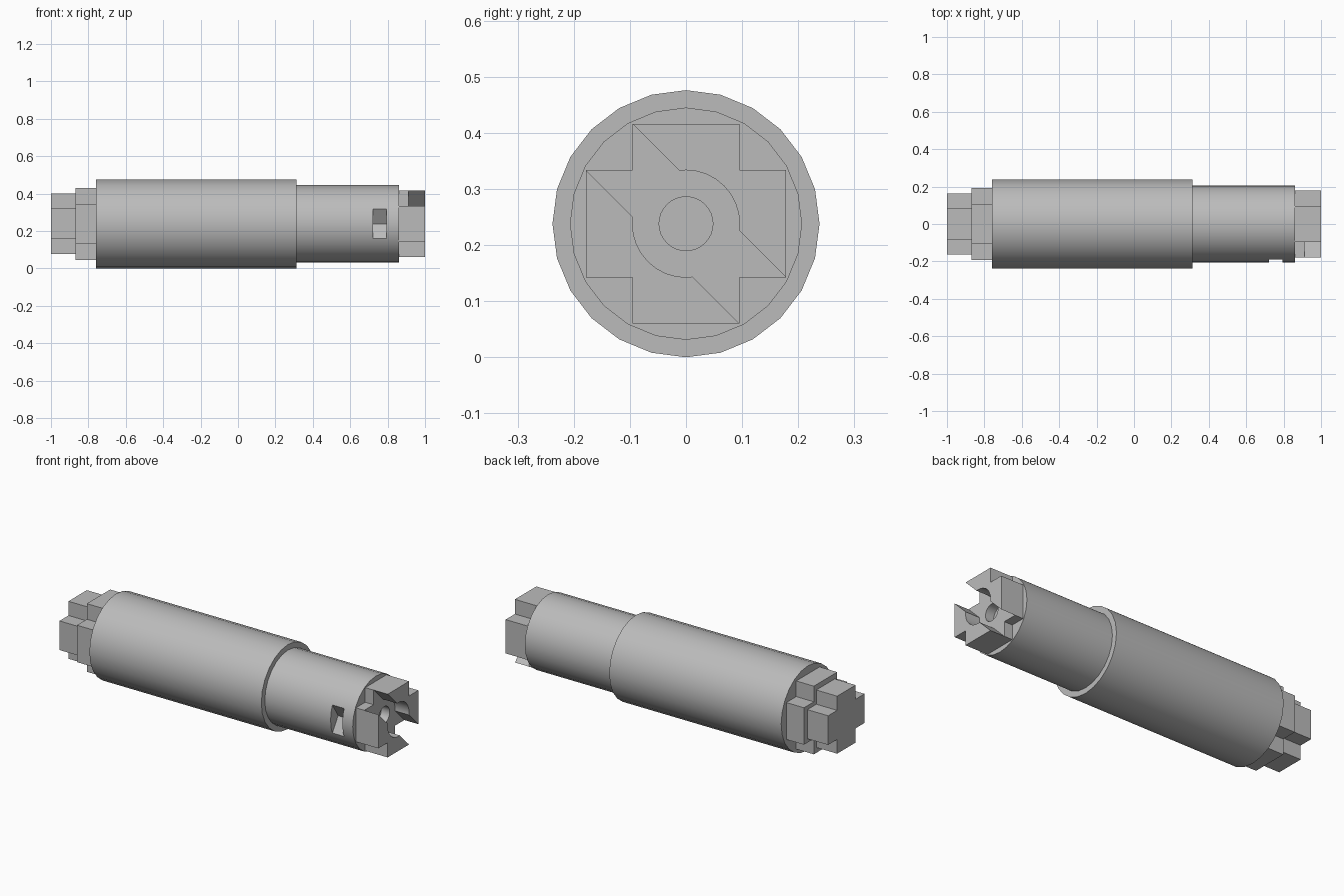
import bpy, bmesh, math

AXIS_Z = 0.238  # height of the long axis

default = bpy.data.objects.get("Cube")
if default:
    bpy.data.objects.remove(default, do_unlink=True)

grey = bpy.data.materials.new("light grey metal")
grey.use_nodes = True
colour = (0.5, 0.5, 0.5, 1)
grey.diffuse_color = colour
grey.node_tree.nodes["Principled BSDF"].inputs["Base Color"].default_value = colour


def prism(name, outline, x0, x1, smooth=False):
    """Extrude a (y, z) outline, relative to the axis, from x0 to x1."""
    bm = bmesh.new()
    face = bm.faces.new([bm.verts.new((x0, y, z + AXIS_Z)) for y, z in outline])
    new = bmesh.ops.extrude_face_region(bm, geom=[face])["geom"]
    bmesh.ops.translate(bm, vec=(x1 - x0, 0, 0),
                        verts=[v for v in new if isinstance(v, bmesh.types.BMVert)])
    bmesh.ops.recalc_face_normals(bm, faces=bm.faces)
    mesh = bpy.data.meshes.new(name)
    bm.to_mesh(mesh)
    bm.free()
    mesh.materials.append(grey)
    obj = bpy.data.objects.new(name, mesh)
    bpy.context.collection.objects.link(obj)
    if smooth:
        shade(obj)
    return obj


def shade(obj):
    bpy.ops.object.select_all(action='DESELECT')
    obj.select_set(True)
    bpy.context.view_layer.objects.active = obj
    bpy.ops.object.shade_smooth_by_angle(angle=math.radians(32))


def circle(radius, sides=24):
    return [(radius * math.sin(math.tau * i / sides), radius * math.cos(math.tau * i / sides))
            for i in range(sides)]


def cross(reach, half):
    """Plus-shaped outline: one corner group turned through four quarters."""
    points = []
    y, z = 1, 0
    for _ in range(4):
        for along, side in ((half, -half), (reach, -half), (reach, half)):
            points.append((y * along - z * side, z * along + y * side))
        y, z = -z, y
    return points


def cut(target, cutters):
    bpy.context.view_layer.objects.active = target
    for cutter in cutters:
        mod = target.modifiers.new(cutter.name, 'BOOLEAN')
        mod.operation = 'DIFFERENCE'
        mod.solver = 'EXACT'
        mod.object = cutter
        bpy.ops.object.modifier_apply(modifier=mod.name)
        bpy.data.objects.remove(cutter, do_unlink=True)


# Stepped round body
prism("main_barrel", circle(0.238), -0.76, 0.312, smooth=True)
front_barrel = prism("front_barrel", circle(0.207), 0.30, 0.86)

# V-shaped pocket in the front of the narrow barrel
pocket = prism("pocket_cutter", [(-0.14, 0), (-0.24, 0.16), (-0.24, -0.16)], 0.722, 0.795)
cut(front_barrel, [pocket])
shade(front_barrel)

# Stepped cross plugs on the right end
prism("wide_plug", cross(0.192, 0.104), -0.87, -0.75)
prism("narrow_plug", cross(0.162, 0.082), -1.0, -0.86)

# Cross connector with a diagonal slot, a round socket and a pin hole
connector = prism("cross_connector", cross(0.178, 0.0955), 0.855, 1.0)
far, w = 0.3, 0.083
slot = prism("slot_cutter", [(-far, far - w), (-far, far + w), (far, w - far), (far, -w - far)],
             0.912, 1.1)
cut(connector, [slot,
                prism("socket_cutter", circle(0.0955, 32), 0.912, 1.1),
                prism("hole_cutter", circle(0.048, 32), 0.8, 1.1)])
shade(connector)
